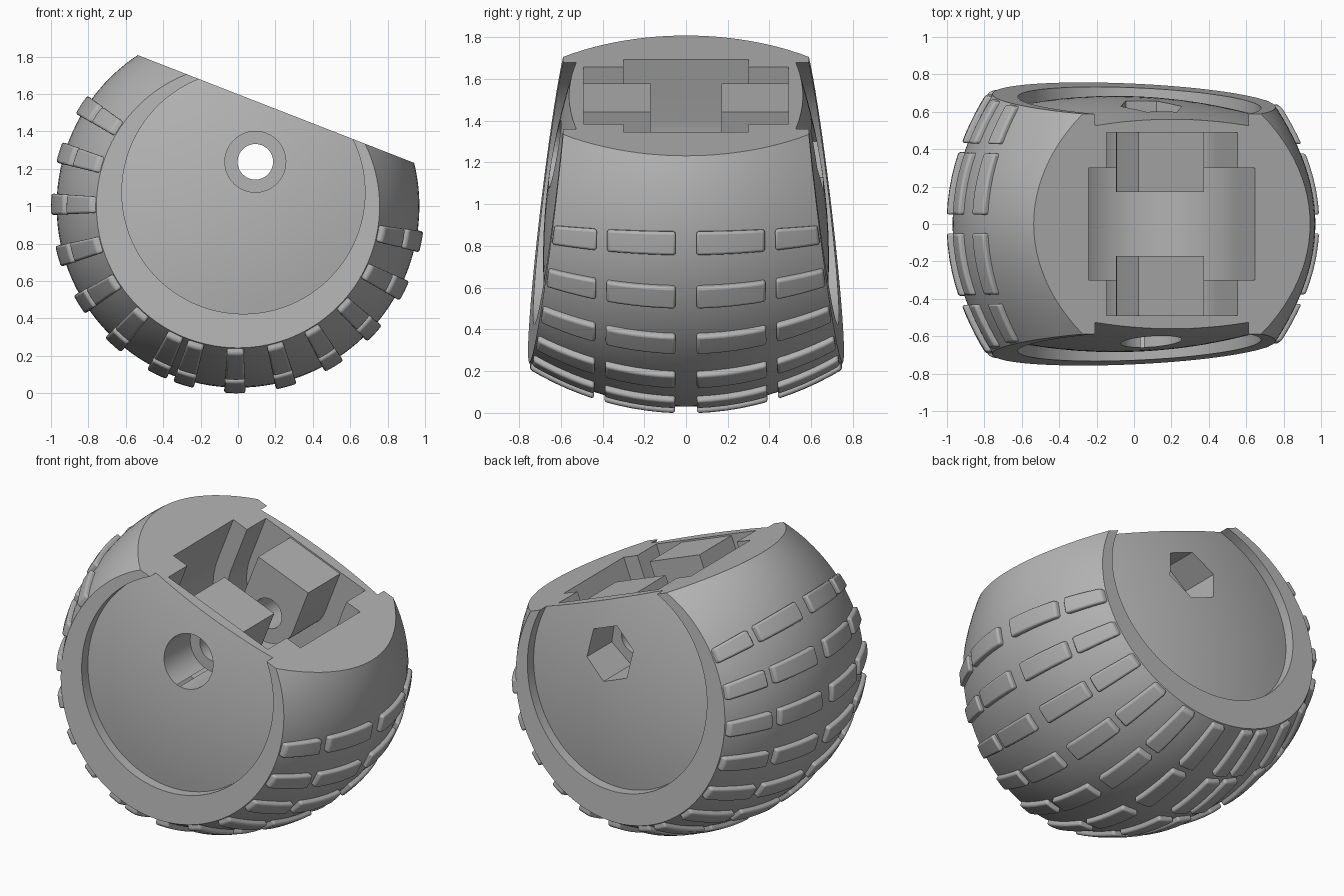
import bpy, bmesh, math
from mathutils import Matrix

cube = bpy.data.objects.get("Cube")
if cube:
    bpy.data.objects.remove(cube, do_unlink=True)

# Local frame: x along the cut, z along the cut normal, y is the axle; tilted at the end
TILT = math.radians(21.3)
TO_WORLD = Matrix.Translation((0, 0, 1)) @ Matrix.Rotation(TILT, 4, 'Y')
R_MID, R_SIDE = 0.97, 0.757
CUT = 0.558
AXLE = 0.255
DISC_R, DISC_Z = 0.65, 0.08

grey = bpy.data.materials.new("plain_grey")
grey.use_nodes = True
grey.diffuse_color = (0.45, 0.45, 0.45, 1)
grey.node_tree.nodes["Principled BSDF"].inputs["Base Color"].default_value = (0.45, 0.45, 0.45, 1)


def half_width(z):
    return 0.66 - 0.128 * z


def shell(angle, s, lift=0.0):
    """Point on the barrel: s runs from -1 (front side) to 1 (back side)."""
    r = R_MID - (R_MID - R_SIDE) * s * s + lift
    z = r * math.sin(angle)
    return (r * math.cos(angle), s * half_width(z), z)


def make(name, bm):
    bmesh.ops.recalc_face_normals(bm, faces=bm.faces)
    mesh = bpy.data.meshes.new(name)
    bm.to_mesh(mesh)
    bm.free()
    obj = bpy.data.objects.new(name, mesh)
    bpy.context.collection.objects.link(obj)
    mesh.materials.append(grey)
    return obj


def bridge(bm, a, b):
    for i in range(len(a)):
        j = (i + 1) % len(a)
        bm.faces.new((a[i], a[j], b[j], b[i]))


def prism(name, outline, y0, y1):
    """Extrude an (x, z) outline along the axle."""
    bm = bmesh.new()
    a, b = ([bm.verts.new((x, y, z)) for x, z in outline] for y in (y0, y1))
    bm.faces.new(a)
    bm.faces.new(b)
    bridge(bm, a, b)
    return make(name, bm)


def circle(r, n):
    return [(r * math.cos(math.tau * i / n), AXLE + r * math.sin(math.tau * i / n)) for i in range(n)]


def u_shape(r, top, n=32):
    arc = [math.pi * (1 + i / n) for i in range(n + 1)]
    return [(r * math.cos(a), AXLE + r * math.sin(a)) for a in arc] + [(r, top), (-r, top)]


def combine(obj, tool, operation):
    mod = obj.modifiers.new("cut", 'BOOLEAN')
    mod.operation = operation
    mod.solver = 'EXACT'
    mod.object = tool
    bpy.context.view_layer.objects.active = obj
    bpy.ops.object.modifier_apply(modifier=mod.name)
    bpy.data.objects.remove(tool, do_unlink=True)


def finish(obj, angle):
    obj.data.transform(TO_WORLD)
    bpy.ops.object.select_all(action='DESELECT')
    obj.select_set(True)
    bpy.context.view_layer.objects.active = obj
    bpy.ops.object.shade_smooth_by_angle(angle=math.radians(angle))


# Barrel body with a recessed, slightly domed disc on each side
N, ROWS = 120, 24
angles = [math.tau * i / N for i in range(N)]
bm = bmesh.new()
loops = [[bm.verts.new(shell(a, 2 * k / ROWS - 1)) for a in angles] for k in range(ROWS + 1)]
for a, b in zip(loops, loops[1:]):
    bridge(bm, a, b)


def disc_loop(side, t, depth):
    loop = []
    for a in angles:
        z = DISC_Z + t * DISC_R * math.sin(a)
        loop.append(bm.verts.new((t * DISC_R * math.cos(a), side * (half_width(z) - depth), z)))
    return loop


for side, edge in ((-1, loops[0]), (1, loops[-1])):
    last = disc_loop(side, 1, 0)
    bridge(bm, edge, last)
    for k in range(8, 0, -1):
        t = k / 8
        ring = disc_loop(side, t, 0.075 * t * t - 0.012)
        bridge(bm, last, ring)
        last = ring
    tip = bm.verts.new((0, side * (half_width(DISC_Z) + 0.012), DISC_Z))
    for i in range(N):
        bm.faces.new((last[i], last[(i + 1) % N], tip))
body = make("wheel_body", bm)

# Sloping cut, then the rounded pocket
combine(body, prism("top_cutter", [(-2, CUT), (2, CUT), (2, 2), (-2, 2)], -2, 2), 'DIFFERENCE')
combine(body, prism("channel_cutter", u_shape(0.478, 0.8, 48), -0.3, 0.3), 'DIFFERENCE')
combine(body, prism("slot_cutter", u_shape(0.375, 0.8, 48), -0.49, 0.49), 'DIFFERENCE')

# Axle blocks standing in the pocket
for side in (-1, 1):
    combine(body, prism("axle_block", u_shape(0.188, CUT - 0.01), side * 0.17, side * 0.52), 'UNION')

# Axle hole, round bore at the front, hexagonal bore at the back
combine(body, prism("axle_cutter", circle(0.095, 48), -1, 1), 'DIFFERENCE')
combine(body, prism("bore_cutter", circle(0.163, 48), -1, -0.38), 'DIFFERENCE')
combine(body, prism("hex_cutter", circle(0.175, 6), 0.38, 1), 'DIFFERENCE')
finish(body, 25)

# Tread pads: four across in every row
bm = bmesh.new()
HALF = math.radians(3.3)
NA, NS = 2, 5


def add_pad(angle, y0, y1):
    grids = []
    for lift in (-0.02, 0.032):
        grid = []
        for i in range(NA + 1):
            a = angle + HALF * (2 * i / NA - 1)
            width = half_width(R_SIDE * math.sin(a))
            s0, s1 = [max(-0.99, min(0.99, y / width)) for y in (y0, y1)]
            grid.append([bm.verts.new(shell(a, s0 + (s1 - s0) * k / NS, lift)) for k in range(NS + 1)])
        for i in range(NA):
            for k in range(NS):
                bm.faces.new((grid[i][k], grid[i + 1][k], grid[i + 1][k + 1], grid[i][k + 1]))
        rim = [grid[0][k] for k in range(NS)] + [grid[i][NS] for i in range(NA)]
        rim += [grid[NA][k] for k in range(NS, 0, -1)] + [grid[i][0] for i in range(NA, 0, -1)]
        grids.append(rim)
    bridge(bm, *grids)


rows = [147 + 16.2 * k for k in range(7)] + [253 + 16 * k for k in range(7)]
for degrees in rows:
    for side in (-1, 1):
        for near, far in ((0.05, 0.38), (0.43, 1)):
            add_pad(math.radians(degrees) + TILT, side * near, side * far)
treads = make("tread_pads", bm)
bevel = treads.modifiers.new("soft_edges", 'BEVEL')
bevel.width = 0.013
bevel.segments = 3
bevel.limit_method = 'ANGLE'
bevel.angle_limit = math.radians(45)
finish(treads, 40)
